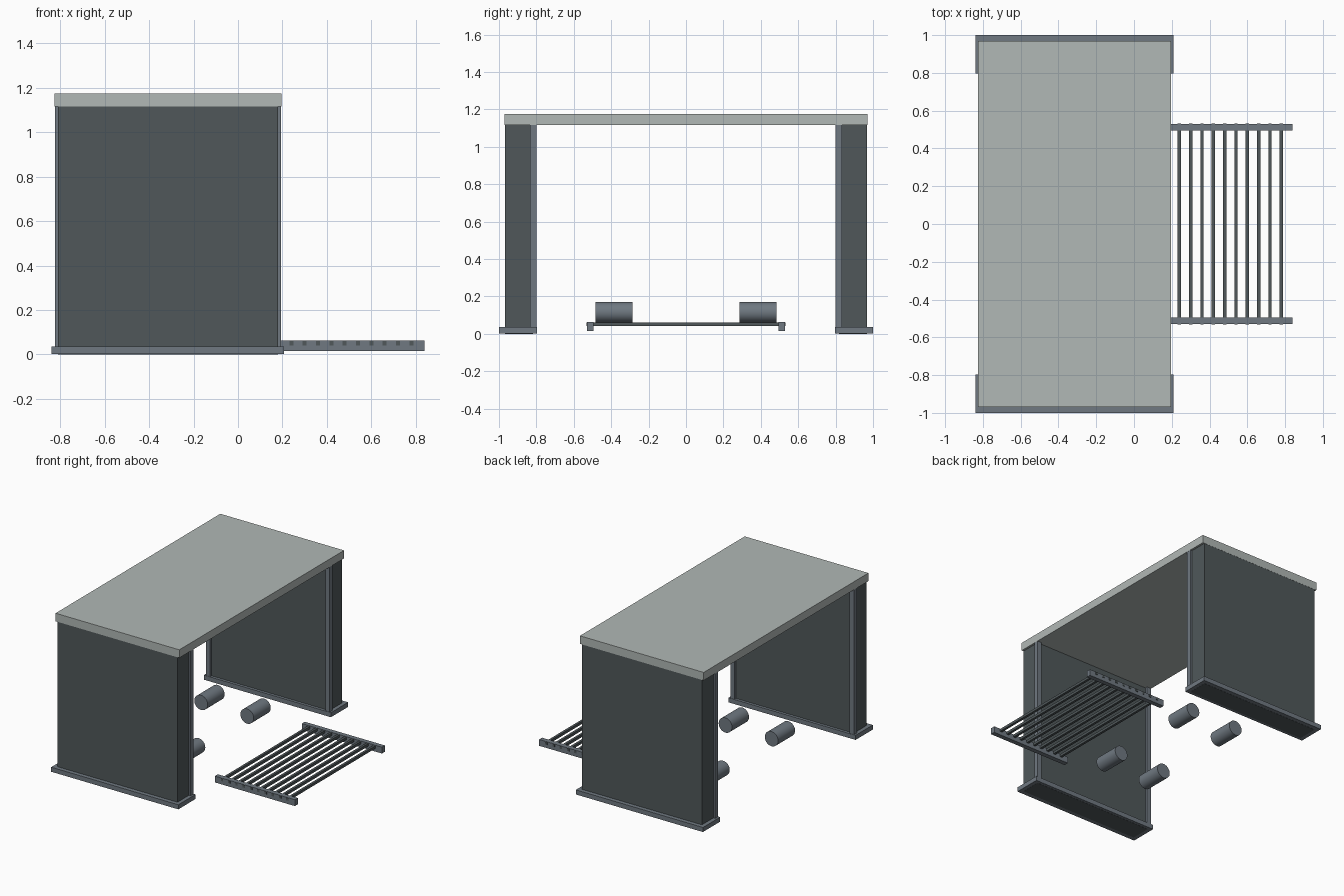
import bpy
import math

default = bpy.data.objects.get("Cube")
if default:
    bpy.data.objects.remove(default, do_unlink=True)


def material(name, rgb):
    mat = bpy.data.materials.new(name)
    mat.use_nodes = True
    color = (*rgb, 1.0)
    mat.diffuse_color = color
    mat.node_tree.nodes["Principled BSDF"].inputs["Base Color"].default_value = color
    return mat


pale = material("pale grey", (0.44, 0.48, 0.465))
dark = material("dark slate", (0.08, 0.097, 0.102))
steel = material("steel grey", (0.16, 0.19, 0.22))


def box(name, x, y, z, mat):
    """Box from (min, max) ranges on each axis."""
    ranges = [sorted(r) for r in (x, y, z)]
    bpy.ops.mesh.primitive_cube_add(size=1, location=[sum(r) / 2 for r in ranges])
    obj = bpy.context.object
    obj.name = name
    obj.scale = [r[1] - r[0] for r in ranges]
    bpy.ops.object.transform_apply(location=False, rotation=False, scale=True)
    obj.data.materials.append(mat)
    return obj


def roller(name, x, y):
    bpy.ops.mesh.primitive_cylinder_add(vertices=32, radius=0.055, depth=0.2,
                                        location=(x, y, 0.115),
                                        rotation=(math.pi / 2, 0, 0))
    obj = bpy.context.object
    obj.name = name
    obj.data.materials.append(steel)
    bpy.ops.object.shade_smooth_by_angle(angle=math.radians(40))


CENTER = -0.315  # middle of the shelter in x

# Roof slab
box("roof", (-0.825, 0.195), (-0.97, 0.97), (1.115, 1.175), pale)

for side, s in (("front", -1), ("back", 1)):
    # End wall on its plinth
    box(f"{side}_wall", (-0.81, 0.18), (s * 0.818, s * 0.969), (0, 1.14), dark)
    box(f"{side}_plinth", (-0.84, 0.208), (s * 0.797, s), (0.001, 0.035), steel)

    # Inner corner posts and the rollers
    for end, e in (("right", -1), ("left", 1)):
        px = CENTER + e * 0.492
        box(f"{side}_{end}_post", (px - 0.0175, px + 0.0175),
            (s * 0.8, s * 0.835), (0.01, 1.14), steel)
        roller(f"{side}_{end}_roller", CENTER + e * 0.19, s * 0.385)

    # Grate side rail
    box(f"{side}_grate_rail", (0.18, 0.84), (s * 0.495, s * 0.53), (0.015, 0.062), steel)

# Grate bars running between the rails
for i in range(10):
    x = 0.24 + i * 0.06
    box(f"grate_bar_{i + 1}", (x - 0.009, x + 0.009), (-0.533, 0.533), (0.041, 0.06), dark)
